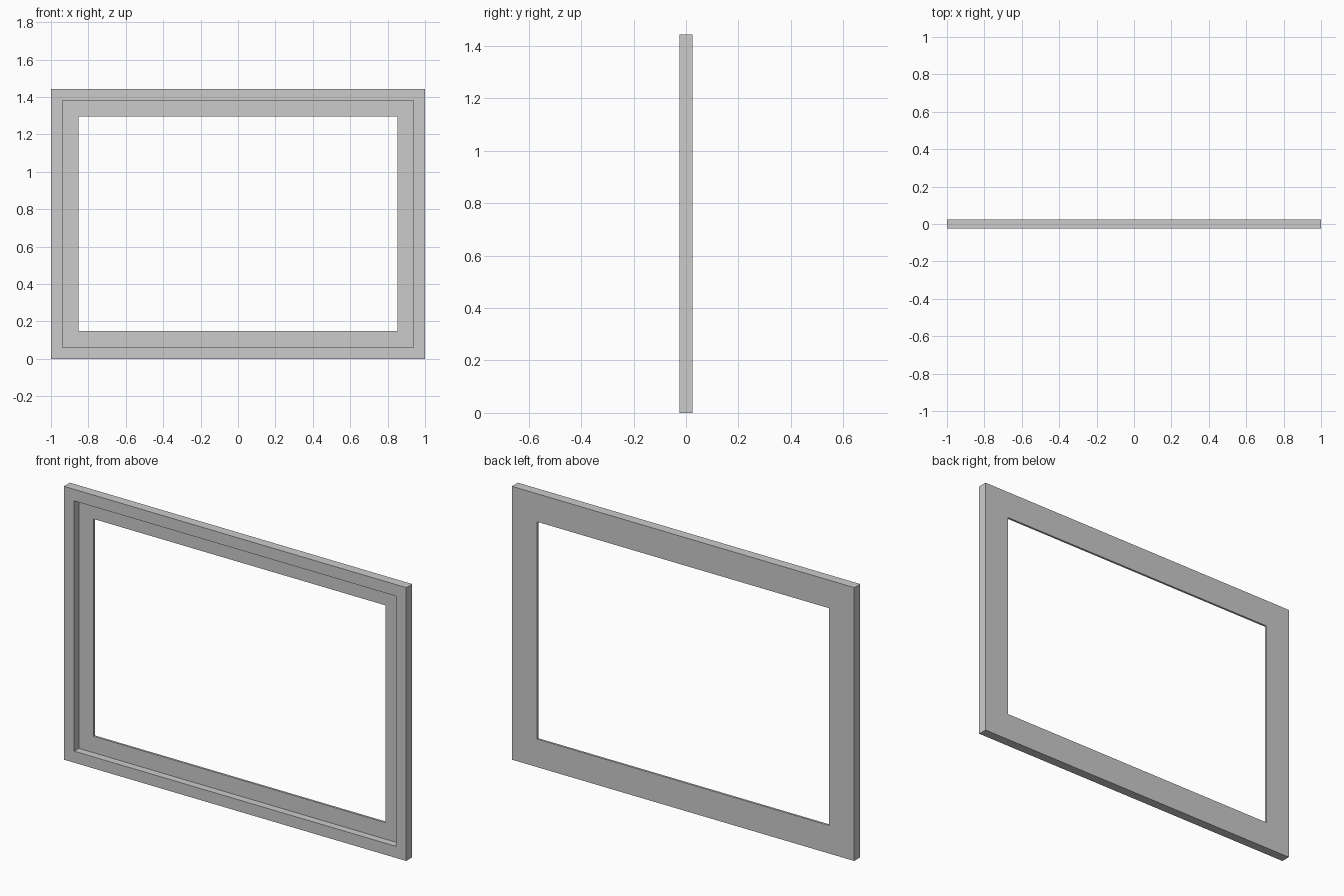
import bpy
import bmesh

if "Cube" in bpy.data.objects:
    bpy.data.objects.remove(bpy.data.objects["Cube"])

HALF_W, HEIGHT = 1.0, 1.443

# Rabbeted frame cross-section: (inset from outer edge, depth y)
PROFILE = [(0, -0.025), (0.061, -0.025), (0.061, 0.0135),
           (0.148, 0.0135), (0.148, 0.025), (0, 0.025)]


def rect_ring(bm, inset, y):
    """Four mitred corners of the frame at a given inset and depth."""
    x, lo, hi = HALF_W - inset, inset, HEIGHT - inset
    return [bm.verts.new(c) for c in
            ((-x, y, lo), (x, y, lo), (x, y, hi), (-x, y, hi))]


# Picture frame: sweep the profile around the rectangle
bm = bmesh.new()
rings = [rect_ring(bm, inset, y) for inset, y in PROFILE]
for a, b in zip(rings, rings[1:] + rings[:1]):
    for i in range(4):
        j = (i + 1) % 4
        bm.faces.new((a[i], a[j], b[j], b[i]))
bmesh.ops.recalc_face_normals(bm, faces=bm.faces)

mesh = bpy.data.meshes.new("rectangular_frame")
bm.to_mesh(mesh)
bm.free()
frame = bpy.data.objects.new("rectangular_frame", mesh)
bpy.context.collection.objects.link(frame)
